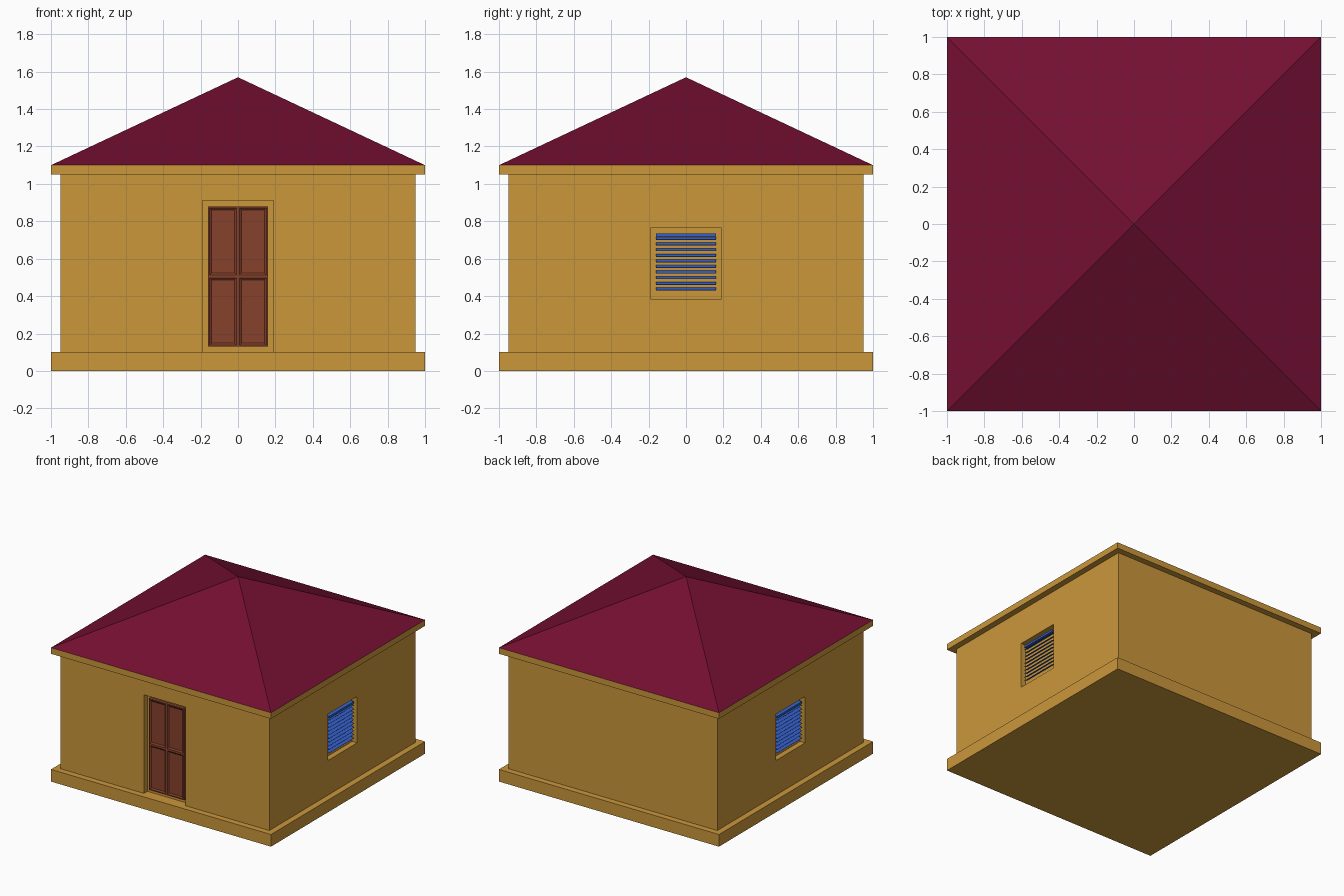
import bpy, bmesh, math
from mathutils import Matrix

if "Cube" in bpy.data.objects:
    bpy.data.objects.remove(bpy.data.objects["Cube"])


def material(name, rgb):
    m = bpy.data.materials.new(name)
    m.diffuse_color = [((c / 255 + 0.055) / 1.055) ** 2.4 for c in rgb] + [1]
    m.use_nodes = True
    m.node_tree.nodes["Principled BSDF"].inputs["Base Color"].default_value = m.diffuse_color
    return m


WALL = material("ochre_plaster", (203, 151, 59))
ROOF = material("maroon_roof", (116, 15, 50))
WOOD = material("brown_wood", (134, 65, 43))
BLUE = material("blue_paint", (54, 98, 204))


def add_object(name, bm, mat):
    bmesh.ops.recalc_face_normals(bm, faces=bm.faces)
    me = bpy.data.meshes.new(name)
    bm.to_mesh(me)
    bm.free()
    ob = bpy.data.objects.new(name, me)
    bpy.context.collection.objects.link(ob)
    if mat:
        me.materials.append(mat)
    return ob


def add_box(bm, x, y, z, tilt=0):
    """Box from (min, max) ranges, optionally tilted about the y axis."""
    mid = [(a + b) / 2 for a, b in (x, y, z)]
    size = [b - a for a, b in (x, y, z)]
    mat = Matrix.Translation(mid) @ Matrix.Rotation(tilt, 4, 'Y') @ Matrix.Diagonal((*size, 1))
    bmesh.ops.create_cube(bm, size=1, matrix=mat)


def box(name, x, y, z, mat):
    bm = bmesh.new()
    add_box(bm, x, y, z)
    return add_object(name, bm, mat)


# Plinth, walls and cornice
box("plinth", (-1, 1), (-1, 1), (0, 0.1), WALL)
walls = box("walls", (-0.95, 0.95), (-0.95, 0.95), (0.1, 1.05), WALL)
box("cornice", (-1, 1), (-1, 1), (1.05, 1.1), WALL)

# Recesses for the door and the two side windows
DEPTH = 0.045
inner = 0.95 - DEPTH
cutters = [
    box("door_cutter", (-0.19, 0.19), (-1.1, -inner), (0.05, 0.91), None),
    box("right_window_cutter", (inner, 1.1), (-0.19, 0.19), (0.385, 0.765), None),
    box("left_window_cutter", (-1.1, -inner), (-0.19, 0.19), (0.385, 0.765), None),
]
for cutter in cutters:
    mod = walls.modifiers.new(cutter.name, 'BOOLEAN')
    mod.operation = 'DIFFERENCE'
    mod.solver = 'EXACT'
    mod.object = cutter
    cutter.hide_render = True
    cutter.hide_set(True)

# Pyramid roof
bm = bmesh.new()
bmesh.ops.create_cone(bm, cap_ends=True, segments=4, radius1=math.sqrt(2), radius2=0, depth=0.47,
                      matrix=Matrix.Translation((0, 0, 1.335)) @ Matrix.Rotation(math.pi / 4, 4, 'Z'))
bmesh.ops.remove_doubles(bm, verts=bm.verts, dist=1e-4)
add_object("roof", bm, ROOF)

# Door slab with four sunken panels
bm = bmesh.new()
add_box(bm, (-0.16, 0.16), (-0.93, -inner + 0.001), (0.13, 0.88))
for co, no in (((0, 0, 0), (1, 0, 0)), ((0, 0, 0.505), (0, 0, 1))):
    bmesh.ops.bisect_plane(bm, geom=bm.verts[:] + bm.edges[:] + bm.faces[:],
                           plane_co=co, plane_no=no)
bm.normal_update()
front = [f for f in bm.faces if f.normal.y < -0.9]
bmesh.ops.inset_individual(bm, faces=front, thickness=0.012, depth=0)
bmesh.ops.inset_individual(bm, faces=front, thickness=0.015, depth=-0.008)
add_object("door", bm, WOOD)

# Louvred windows: outward-sloping slats under a head rail
for side, name in ((1, "right"), (-1, "left")):
    bm = bmesh.new()
    for i in range(10):
        z = 0.438 + 0.03 * i
        add_box(bm, (0.913, 0.943), (-0.16, 0.16), (z - 0.001, z + 0.001), math.radians(27))
    add_box(bm, (0.913, 0.943), (-0.16, 0.16), (0.718, 0.735))
    if side < 0:
        bmesh.ops.scale(bm, vec=(-1, 1, 1), verts=bm.verts)
    add_object(name + "_window_blind", bm, BLUE)
